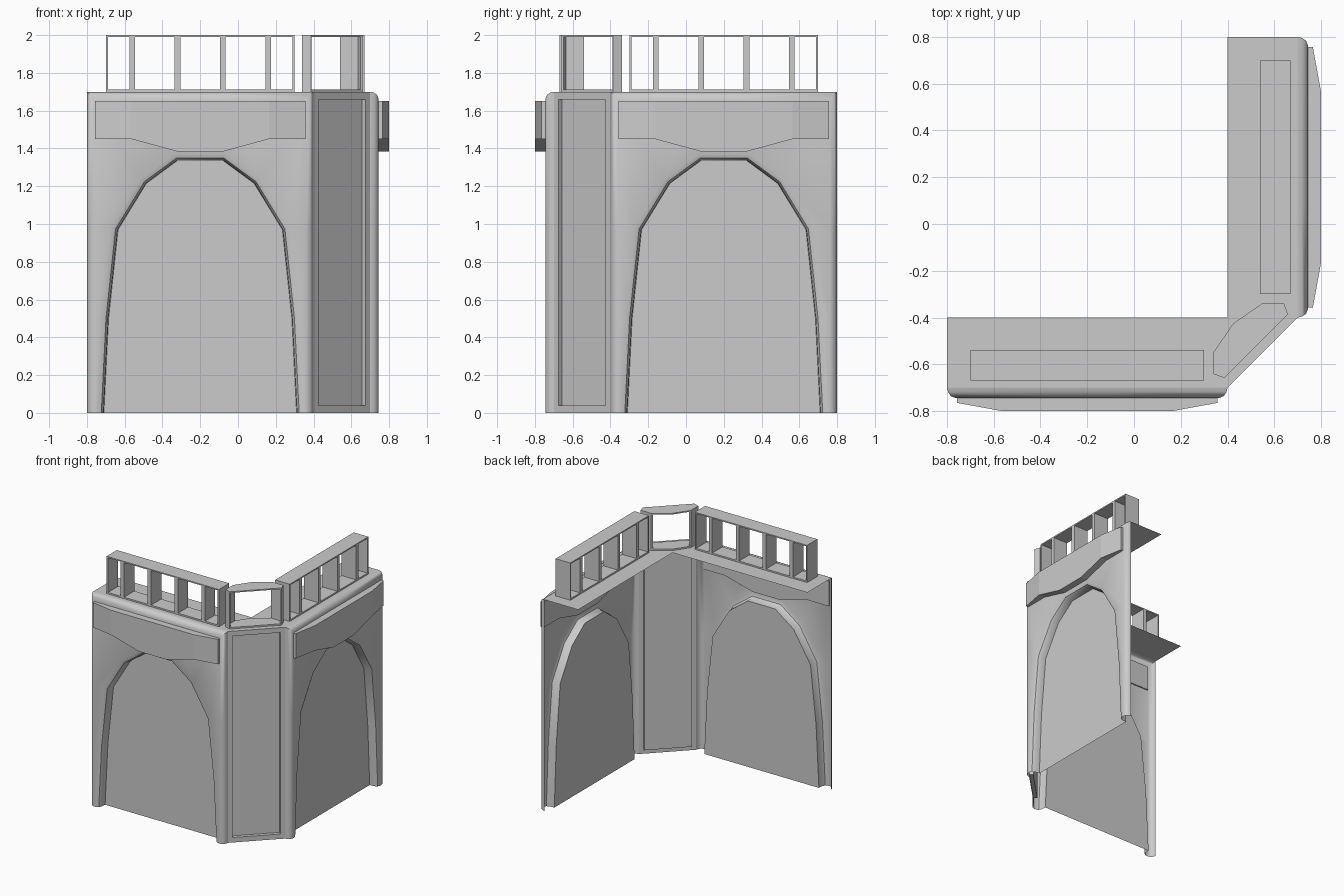
import bpy, bmesh, math
from mathutils import Vector, Matrix

if "Cube" in bpy.data.objects:
    bpy.data.objects.remove(bpy.data.objects["Cube"])

# Mirror plane of the corner: (x, y) -> (-y, -x)
MIRROR = Matrix(((0, -1, 0, 0), (-1, 0, 0, 0), (0, 0, 1, 0), (0, 0, 0, 1)))
WINGS = (("front", Matrix.Identity(4)), ("right", MIRROR))


def build(name, verts, faces, matrix=Matrix.Identity(4), out=None, smooth=False):
    """Mesh object; 'out' orients an open shell, closed solids are recalculated."""
    bm = bmesh.new()
    vs = [bm.verts.new(matrix @ Vector(v)) for v in verts]
    for f in faces:
        bm.faces.new([vs[i] for i in f])
    bmesh.ops.recalc_face_normals(bm, faces=bm.faces)
    if out:
        bm.normal_update()
        d = matrix.to_3x3() @ Vector(out)
        if sum(f.normal.dot(d) * f.calc_area() for f in bm.faces) < 0:
            bmesh.ops.reverse_faces(bm, faces=bm.faces)
    me = bpy.data.meshes.new(name)
    bm.to_mesh(me)
    bm.free()
    ob = bpy.data.objects.new(name, me)
    bpy.context.collection.objects.link(ob)
    if smooth:
        bpy.context.view_layer.objects.active = ob
        ob.select_set(True)
        bpy.ops.object.shade_smooth_by_angle(angle=math.radians(40))
        ob.select_set(False)
    return ob


def prism(name, poly, z0, z1):
    n = len(poly)
    verts = [(x, y, z) for z in (z0, z1) for x, y in poly]
    faces = [list(range(n)), list(range(n, 2 * n))]
    faces += [(i, (i + 1) % n, n + (i + 1) % n, n + i) for i in range(n)]
    return verts, faces


def box(x0, x1, y0, y1, z0, z1):
    return prism("", [(x0, y0), (x1, y0), (x1, y1), (x0, y1)], z0, z1)


def merge(parts):
    verts, faces = [], []
    for v, f in parts:
        k = len(verts)
        verts += v
        faces += [[i + k for i in g] for g in f]
    return verts, faces


# Arch outline (half, then mirrored about x = -0.2)
C = -0.2
half = [(-0.71, 0), (-0.685, 0.5), (-0.635, 0.97), (-0.485, 1.215), (-0.322, 1.335)]
arch = half + [(2 * C - x, z) for x, z in reversed(half)]


def arch_loop(offset, y):
    loop = []
    for i, (x, z) in enumerate(arch):
        a, b = arch[max(i - 1, 0)], arch[min(i + 1, len(arch) - 1)]
        n = Vector((-(b[1] - a[1]), b[0] - a[0])).normalized()
        loop.append((x + n.x * offset, y, z + n.y * offset if z else 0))
    return loop


def outer_loop(inset, y):
    l, t = -0.8 + inset, 1.7 - inset
    h = [(l, 0), (l, 0.5), (l, 0.97), (l, t), (-0.322, t)]
    return [(x, y, z) for x, z in h + [(2 * C - x, z) for x, z in reversed(h)]]


# Walls: rounded outer border, flat face, rounded arch rim, recessed panel
loops = [outer_loop(0, -0.70), outer_loop(0.004, -0.718), outer_loop(0.016, -0.736),
         outer_loop(0.038, -0.745), arch_loop(0.038, -0.745), arch_loop(0.014, -0.736),
         arch_loop(0.003, -0.715), arch_loop(0, -0.675)]
n = len(arch)
wall_v = [p for lp in loops for p in lp]
wall_f = [(r * n + i, r * n + i + 1, (r + 1) * n + i + 1, (r + 1) * n + i)
          for r in range(len(loops) - 1) for i in range(n - 1)]
wall_f.append(list(range((len(loops) - 1) * n, len(loops) * n)))

# Bulging sign board above the arch
cols = [(-0.757, -0.765, 1.45), (-0.565, -0.8, 1.45), (-0.325, -0.8, 1.385)]
cols += [(2 * C - x, y, z) for x, y, z in reversed(cols)]
board_v = []
for x, y, z in cols:
    board_v += [(x, y, z), (x, y, 1.65), (x, -0.735, 1.65), (x, -0.735, z)]
board_f = [(4 * c + k, 4 * c + (k + 1) % 4, 4 * c + 4 + (k + 1) % 4, 4 * c + 4 + k)
           for c in range(len(cols) - 1) for k in range(4)]
board_f += [(0, 1, 2, 3), [4 * len(cols) - 4 + k for k in range(4)]]

# Balustrade: thin frame with four posts
Y0, Y1 = -0.67, -0.54
rail = [box(-0.7, 0.3, Y0, Y1, 1.99, 2.0), box(-0.7, 0.3, Y0, Y1, 1.7, 1.712)]
for x, w in [(-0.694, 0.012), (0.294, 0.012)] + [(-0.56 + 0.24 * i, 0.03) for i in range(4)]:
    rail.append(box(x - w / 2, x + w / 2, Y0, Y1, 1.712, 1.99))
rail_v, rail_f = merge(rail)

for side, m in WINGS:
    build(side + "_wall", wall_v, wall_f, m, out=(0, -1, 0), smooth=True)
    build(side + "_board", board_v, board_f, m)
    build(side + "_railing", rail_v, rail_f, m)

# Diagonal corner face with a recessed panel
d = 0.028 * math.sqrt(0.5)


def diagonal(a, b, z0, z1, k):
    return [(x - k, x - 1.1 + k, z) for x, z in ((a, z0), (b, z0), (b, z1), (a, z1))]


diag_v = diagonal(0.4, 0.7, 0, 1.7, 0) + diagonal(0.425, 0.675, 0.04, 1.66, 0) \
    + diagonal(0.425, 0.675, 0.04, 1.66, d)
diag_f = [(r + i, r + (i + 1) % 4, r + 4 + (i + 1) % 4, r + 4 + i) for r in (0, 4) for i in range(4)]
build("corner_panel", diag_v, diag_f + [(8, 9, 10, 11)], out=(1, -1, 0))

# Top ledge, a single sheet
ledge = [(-0.8, -0.4), (-0.8, -0.7), (0.4, -0.7), (0.7, -0.4), (0.7, 0.8), (0.4, 0.8), (0.4, -0.4)]
build("top_ledge", [(x, y, 1.7) for x, y in ledge], [range(len(ledge))], out=(0, 0, 1))

# Corner railing: slabs joined by thin bent end plates
end = [(0.34, -0.548), (0.34, -0.642), (0.386, -0.658)]
mir = [(-y, -x) for x, y in reversed(end)]
slab = end + mir + [(0.425, -0.425)]
plate = end + [(0.389, -0.648), (0.35, -0.634), (0.35, -0.541)]
build("corner_railing", *merge([
    prism("", slab, 1.7, 1.712), prism("", slab, 1.99, 2.0),
    prism("", plate, 1.712, 1.99),
    prism("", [(-y, -x) for x, y in plate], 1.712, 1.99)]))
